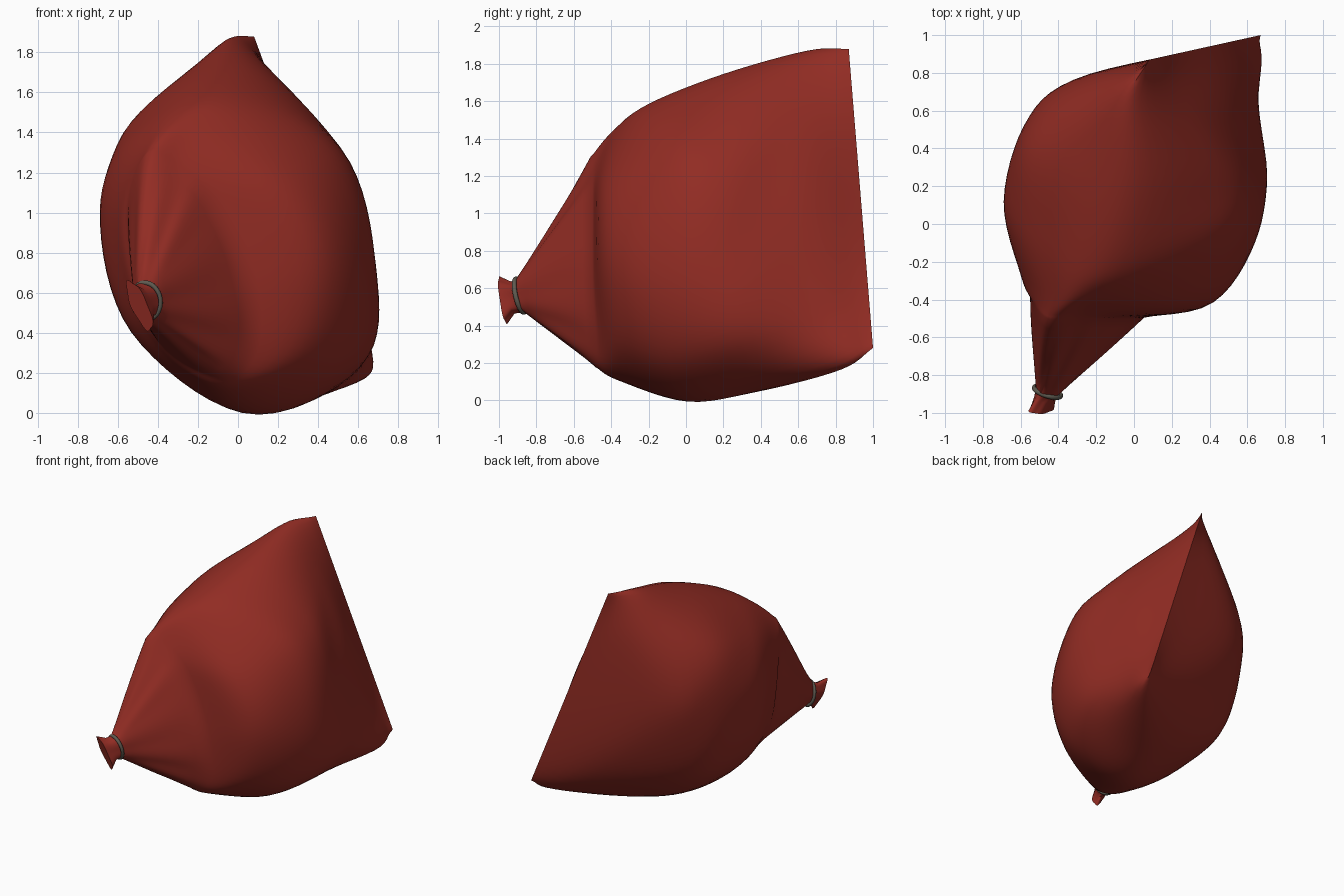
import bpy, bmesh, math
from mathutils import Vector as V

if "Cube" in bpy.data.objects:
    bpy.data.objects.remove(bpy.data.objects["Cube"])


def material(name, rgb):
    m = bpy.data.materials.new(name)
    m.diffuse_color = (*rgb, 1)
    m.use_nodes = True
    m.node_tree.nodes["Principled BSDF"].inputs["Base Color"].default_value = m.diffuse_color
    return m


RED = material("red cloth", (0.285, 0.025, 0.017))
GREY = material("grey cord", (0.115, 0.105, 0.082))


def spline(a, b, c, d, t):
    return 0.5 * (2*b + (c - a)*t + (2*a - 5*b + 4*c - d)*t*t + (3*b - a - 3*c + d)*t**3)


# Cross-sections, each: top, top left, left, bottom left, bottom, bottom right, right, top right
SECTIONS = [
    [(-.03, .65, 1.87), (-.20, .755, 1.57), (-.31, .765, 1.02), (.12, .81, .45),
     (.605, .83, .165), (.65, .70, .45), (.52, .60, 1.09), (.27, .61, 1.56)],
    [(-.03, .20, 1.745), (-.51, .40, 1.47), (-.575, .53, 1.01), (-.40, .47, .38),
     (.23, .40, .05), (.655, .29, .29), (.68, .23, .78), (.50, .22, 1.34)],
    [(-.12, -.20, 1.585), (-.53, -.05, 1.39), (-.69, .12, 1.0), (-.535, .03, .405),
     (.02, .02, .0), (.49, -.08, .19), (.64, -.10, .68), (.47, -.09, 1.30)],
    [(-.20, -.37, 1.45), (-.46, -.40, 1.33), (-.60, -.27, .95), (-.46, -.31, .41),
     (-.08, -.36, .11), (.32, -.36, .28), (.42, -.415, .73), (.25, -.42, 1.14)],
    [(-.30, -.50, 1.24), (-.46, -.50, 1.29), (-.55, -.38, .97), (-.43, -.42, .40),
     (-.10, -.48, .18), (.05, -.48, .30), (.03, -.50, .65), (-.14, -.50, 1.08)],
]
SUB = 8                                   # steps between control points
N = 8 * SUB


def smooth_ring(pts):
    p = [V(q) for q in pts]
    return [spline(p[i-1], p[i], p[(i+1) % 8], p[(i+2) % 8], j / SUB)
            for i in range(8) for j in range(SUB)]


def ellipse(center, long_axis, short_axis, a, b, wave=0.0):
    u, v = V(long_axis).normalized(), V(short_axis).normalized()
    out = []
    for k in range(N):
        t = 2 * math.pi * k / N
        r = 1 + wave * math.sin(5 * t)
        out.append(V(center) + u * a * r * math.cos(t) - v * b * r * math.sin(t))
    return out


# Straight back seam: the section is flattened to a line
top, bottom = V((.08, .87, 1.88)), V((.67, 1.0, .28))
seam = [top.lerp(bottom, t) for t in (0, .2, .5, .8, 1, .8, .5, .2)]
keys = [smooth_ring(s) for s in [seam] + SECTIONS]

# Rounded body between the seam and the front fold
rings = []
for i in range(len(keys) - 1):
    for j in range(6):
        ring = []
        for k in range(N):
            b, c = keys[i][k], keys[i+1][k]
            a = keys[i-1][k] if i else 2*b - c
            d = keys[i+2][k] if i + 2 < len(keys) else 2*c - b
            ring.append(spline(a, b, c, d, j / 6))
        rings.append(ring)

# Gathered cone, with shallow pleats, leading to the tied neck
CENTRE = V((-.458, -.888, .56))
UP, SIDE = (-.15, -.24, .96), (.94, -.34, 0)
neck = ellipse(CENTRE, UP, SIDE, .092, .062, .04)
for j in range(8):
    t = j / 8
    ring = []
    for k in range(N):
        p = keys[-1][k].lerp(neck[k], t)
        axis = V((-.25, -.5, .75)).lerp(CENTRE, t)
        pleat = .025 * math.sin(math.pi * t) * math.sin(2 * math.pi * 9 * k / N)
        ring.append(p + (p - axis) * pleat)
    rings.append(ring)
rings.append(neck)

# Loose cloth end flaring past the tie
rings.append(ellipse((-.475, -.93, .55), (-.30, -.1, .9), SIDE, .088, .05, .06))
rings.append(ellipse((-.492, -.98, .535), (-.36, -.14, .9), SIDE, .135, .046, .06))

bm = bmesh.new()
verts = [[bm.verts.new(p) for p in ring] for ring in rings]
for r0, r1 in zip(verts, verts[1:]):
    for k in range(N):
        n = (k + 1) % N
        bm.faces.new((r0[k], r0[n], r1[n], r1[k]))
bm.faces.new(verts[-1])
bmesh.ops.remove_doubles(bm, verts=bm.verts, dist=0.0005)
bmesh.ops.recalc_face_normals(bm, faces=bm.faces)
mesh = bpy.data.meshes.new("sack")
bm.to_mesh(mesh)
bm.free()
sack = bpy.data.objects.new("sack", mesh)
bpy.context.collection.objects.link(sack)
mesh.materials.append(RED)

# Cord ring around the neck, slightly oval
normal = V((-.3, -.92, -.23))
bpy.ops.mesh.primitive_torus_add(major_radius=.092, minor_radius=.013, major_segments=40,
                                 minor_segments=10, location=CENTRE,
                                 rotation=normal.to_track_quat('Z', 'Y').to_euler())
cord = bpy.context.object
cord.name = "neck_cord"
cord.scale = (.82, 1, 1)
cord.data.materials.append(GREY)

for ob in (sack, cord):
    bpy.ops.object.select_all(action='DESELECT')
    ob.select_set(True)
    bpy.context.view_layer.objects.active = ob
    bpy.ops.object.shade_smooth_by_angle(angle=math.radians(45))
